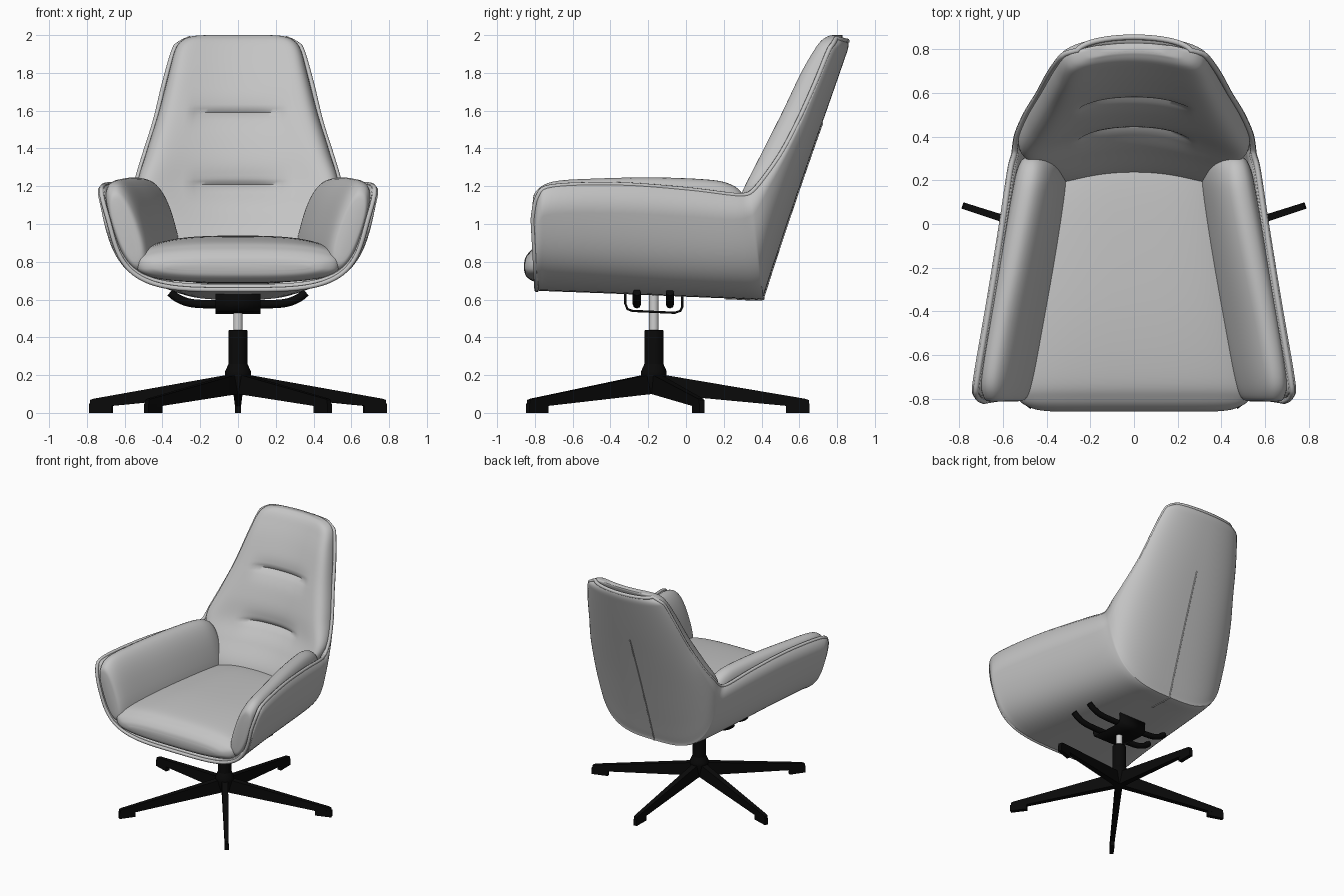
import bpy, bmesh, math
from mathutils import Vector

if "Cube" in bpy.data.objects:
    bpy.data.objects.remove(bpy.data.objects["Cube"])


def material(name, c):
    m = bpy.data.materials.new(name)
    m.diffuse_color = (*c, 1)
    m.use_nodes = True
    m.node_tree.nodes["Principled BSDF"].inputs["Base Color"].default_value = m.diffuse_color
    return m


FABRIC = material("grey upholstery", (0.55, 0.55, 0.55))
BLACK = material("black metal", (0.003, 0.003, 0.003))
STEEL = material("light steel", (0.62, 0.62, 0.62))
PI = math.pi


def spline(rows, n):
    """Catmull-Rom interpolation of rows of numbers."""
    out = []
    for i in range(len(rows) - 1):
        p = [rows[max(0, min(len(rows) - 1, i + k))] for k in (-1, 0, 1, 2)]
        for s in range(n):
            t = s / n
            out.append([b + 0.5 * t * (c - a + t * (2*a - 5*b + 4*c - d + t * (3*(b - c) + d - a)))
                        for a, b, c, d in zip(*p)])
    return out + [list(rows[-1])]


def finish(name, bm, mat, angle=40):
    me = bpy.data.meshes.new(name)
    bm.to_mesh(me)
    bm.free()
    me.polygons.foreach_set("use_smooth", [True] * len(me.polygons))
    me.set_sharp_from_angle(angle=math.radians(angle))
    me.materials.append(mat)
    ob = bpy.data.objects.new(name, me)
    bpy.context.collection.objects.link(ob)
    return ob


def loft(name, rings, mat, closed=True, angle=40):
    bm = bmesh.new()
    vs = [[bm.verts.new(p) for p in r] for r in rings]
    n = len(rings[0])
    for a, b in zip(vs, vs[1:]):
        for j in range(n if closed else n - 1):
            k = (j + 1) % n
            bm.faces.new((a[j], b[j], b[k], a[k]))
    if closed:
        bm.faces.new(vs[0])
        bm.faces.new(vs[-1])
        bmesh.ops.recalc_face_normals(bm, faces=bm.faces)
    return finish(name, bm, mat, angle)


def tube(name, pts, r, mat, cyclic=False):
    cu = bpy.data.curves.new(name, 'CURVE')
    cu.dimensions = '3D'
    cu.bevel_depth, cu.bevel_resolution, cu.use_fill_caps = r, 2, True
    sp = cu.splines.new('POLY')
    sp.points.add(len(pts) - 1)
    for q, p in zip(sp.points, pts):
        q.co = (*p, 1)
    sp.use_cyclic_u = cyclic
    cu.materials.append(mat)
    ob = bpy.data.objects.new(name, cu)
    bpy.context.collection.objects.link(ob)
    return ob


def spow(v, e):
    return math.copysign(abs(v) ** e, v)


# Shell: U sections swept along an L spine (spine y, z, rim x, y, z, squareness)
shell_rows = spline([
    (-0.785, 0.648, 0.705, -0.805, 1.02, 3.9), (-0.77, 0.646, 0.738, -0.78, 1.14, 3.9),
    (-0.70, 0.643, 0.735, -0.70, 1.195, 3.9), (-0.35, 0.63, 0.675, -0.35, 1.205, 3.9),
    (0.0, 0.615, 0.618, 0.0, 1.18, 3.8), (0.25, 0.605, 0.58, 0.25, 1.15, 3.6),
    (0.395, 0.60, 0.562, 0.32, 1.15, 3.3), (0.415, 0.63, 0.557, 0.36, 1.17, 3.2),
    (0.47, 0.80, 0.545, 0.42, 1.24, 2.9), (0.57, 1.10, 0.505, 0.51, 1.37, 2.6),
    (0.67, 1.39, 0.45, 0.60, 1.54, 2.5), (0.755, 1.63, 0.40, 0.69, 1.74, 2.3),
    (0.835, 1.86, 0.35, 0.76, 1.91, 2.2), (0.858, 1.93, 0.32, 0.785, 1.95, 2.1),
    (0.86, 1.965, 0.265, 0.80, 1.978, 2.1)], 5)
SEG = 22
shell = []
for sy, sz, rx, ry, rz, n in shell_rows:
    ring = []
    for j in range(-SEG, SEG + 1):
        t = PI / 2 * j / SEG
        a, b = spow(math.sin(t), 2 / n), 1 - max(0, math.cos(t)) ** (2 / n)
        x = rx * (0.86 * a + 0.14 * math.copysign(b, t))
        ring.append((x, sy + (ry - sy) * b, sz + (rz - sz) * b))
    shell.append(ring)
body = loft("shell", shell, FABRIC, closed=False, angle=50)
sol = body.modifiers.new("thickness", 'SOLIDIFY')
sol.thickness, sol.offset = 0.035, -1

# Piping around the shell rim, and the seam down the back
rim = shell[0] + [r[-1] for r in shell[1:]] + shell[-1][::-1][1:] + [r[0] for r in shell[-2:0:-1]]
tube("rim_piping", [(x * 0.975, y - 0.006, z + 0.004) for x, y, z in rim], 0.013, FABRIC, True)
tube("back_seam", [r[SEG] for r in shell if r[SEG][1] > 0.2 and r[SEG][2] < 1.58], 0.005, FABRIC)

# Back cushion: horizontal rings (z, centre y, hollow, half width, rim y)
rings = []
for z, yc, k, w, yr in spline([
        (0.75, 0.20, 0.06, 0.34, 0.30), (0.93, 0.24, 0.08, 0.44, 0.31),
        (1.08, 0.335, 0.12, 0.49, 0.335), (1.21, 0.415, 0.15, 0.53, 0.385),
        (1.38, 0.465, 0.11, 0.485, 0.50), (1.59, 0.55, 0.08, 0.42, 0.61),
        (1.80, 0.645, 0.07, 0.366, 0.70), (1.92, 0.71, 0.06, 0.333, 0.75),
        (1.972, 0.745, 0.05, 0.295, 0.77), (1.995, 0.775, 0.035, 0.235, 0.785),
        (2.0, 0.79, 0.02, 0.16, 0.795)], 10):
    ring = []
    for j in range(48):
        s = -math.cos(PI * j / 48)
        x = w * s
        y = yr + (yc - k * s * s - yr) * math.sqrt(max(0, 1 - s ** 8))
        for zc in (1.21, 1.59):  # stitched creases with soft hollows around them
            fade = max(0, 1 - (x / 0.26) ** 4)
            d = z + 0.012 * s * s - zc
            y += fade * (0.022 * math.exp(-(d / 0.014) ** 2) + 0.02 * math.exp(-(d / 0.065) ** 2))
        ring.append((x, y, z))
    yb = max(yr + 0.01, min(0.36 + (z - 0.6) * 0.337, 0.828))
    for j in range(24):
        s = math.cos(PI * j / 24)
        ring.append((w * s, yr + (yb - yr) * math.sqrt(max(0, 1 - s * s)), z))
    rings.append(ring)
loft("back_cushion", rings, FABRIC, angle=60)

# Seat cushion: sections across x (y, half width, centre z, half height)
rings = []
for y, w, zc, h in spline([
        (-0.857, 0.38, 0.775, 0.02), (-0.845, 0.46, 0.777, 0.055), (-0.80, 0.53, 0.785, 0.09),
        (-0.70, 0.54, 0.80, 0.112), (-0.40, 0.50, 0.812, 0.124), (0.0, 0.44, 0.812, 0.124),
        (0.25, 0.38, 0.80, 0.12), (0.36, 0.32, 0.79, 0.09)], 6):
    rings.append([(w * spow(math.cos(t), 0.7), y, zc + h * spow(math.sin(t), 0.7))
                  for t in [2 * PI * j / 56 for j in range(56)]])
loft("seat_cushion", rings, FABRIC, angle=60)

# Arm pads: leaning ovals (y, top x, top z, bottom x, bottom z, half thickness)
arm_rows = spline([
    (-0.812, 0.645, 1.11, 0.55, 0.83, 0.035), (-0.795, 0.658, 1.17, 0.52, 0.77, 0.065),
    (-0.70, 0.66, 1.222, 0.495, 0.73, 0.087), (-0.45, 0.62, 1.238, 0.45, 0.73, 0.095),
    (-0.15, 0.56, 1.243, 0.405, 0.73, 0.10), (0.12, 0.507, 1.232, 0.37, 0.73, 0.10),
    (0.23, 0.488, 1.21, 0.36, 0.73, 0.094), (0.29, 0.478, 1.17, 0.36, 0.76, 0.074),
    (0.31, 0.47, 1.12, 0.37, 0.80, 0.04)], 5)
for side, label in ((1, "right"), (-1, "left")):
    rings = []
    for y, tx, tz, bx, bz, h in arm_rows:
        top, bot = Vector((tx, tz)), Vector((bx, bz))
        mid, half = (top + bot) / 2, (top - bot) / 2
        perp = Vector((half.y, -half.x)).normalized() * h
        ring = []
        for j in range(44):
            t = 2 * PI * j / 44
            p = mid + half * spow(math.cos(t), 0.85) + perp * spow(math.sin(t), 0.85)
            ring.append((side * p.x, y, p.y))
        rings.append(ring)
    loft(label + "_arm_pad", rings, FABRIC, angle=60)

# Pedestal: hub, column and gas stem
CY = -0.17


def turned(name, prof, mat):
    loft(name, [[(r * math.cos(2 * PI * j / 32), CY + r * math.sin(2 * PI * j / 32), z)
                 for j in range(32)] for r, z in prof], mat, angle=30)


turned("hub", [(0.04, 0.10), (0.045, 0.11), (0.068, 0.20), (0.068, 0.22), (0.05, 0.26)], BLACK)
turned("column", [(0.045, 0.15), (0.05, 0.26), (0.05, 0.435), (0.046, 0.44)], BLACK)
turned("gas_stem", [(0.025, 0.43), (0.025, 0.63)], STEEL)

# Five star legs with feet
for i in range(5):
    ang = PI / 2 + i * 2 * PI / 5
    c, s = math.cos(ang), math.sin(ang)

    def bar(name, stations):
        loft(name, [[(r * c - q * s, CY + r * s + q * c, z) for q, z in
                     ((-w, lo), (w, lo), (w, hi), (-w, hi))] for r, w, lo, hi in stations], BLACK, angle=30)
    bar(f"leg_{i + 1}", [(0.03, 0.024, 0.10, 0.205), (0.80, 0.015, 0.028, 0.075), (0.82, 0.014, 0.028, 0.068)])
    bar(f"foot_{i + 1}", [(0.70, 0.016, 0.0, 0.05), (0.825, 0.015, 0.0, 0.05)])

# Mounting tray under the seat and two curved support bars
tray = [(-0.322, 0.64), (-0.322, 0.58), (-0.31, 0.55), (-0.285, 0.54),
        (-0.06, 0.53), (-0.03, 0.54), (-0.02, 0.56), (-0.02, 0.63)]
ob = loft("mounting_tray", [[(x, y, z) for y, z in tray] for x in (-0.12, 0.12)], BLACK, closed=False)
sol = ob.modifiers.new("thickness", 'SOLIDIFY')
sol.thickness, sol.offset = 0.012, 0
for y, label in ((-0.26, "front"), (-0.085, "rear")):
    path = spline([(-0.36, y, 0.638), (-0.31, y, 0.602), (-0.22, y, 0.578), (0, y, 0.575),
                   (0.22, y, 0.578), (0.31, y, 0.602), (0.36, y, 0.638)], 5)
    tube(label + "_support_bar", path, 0.022, BLACK)
